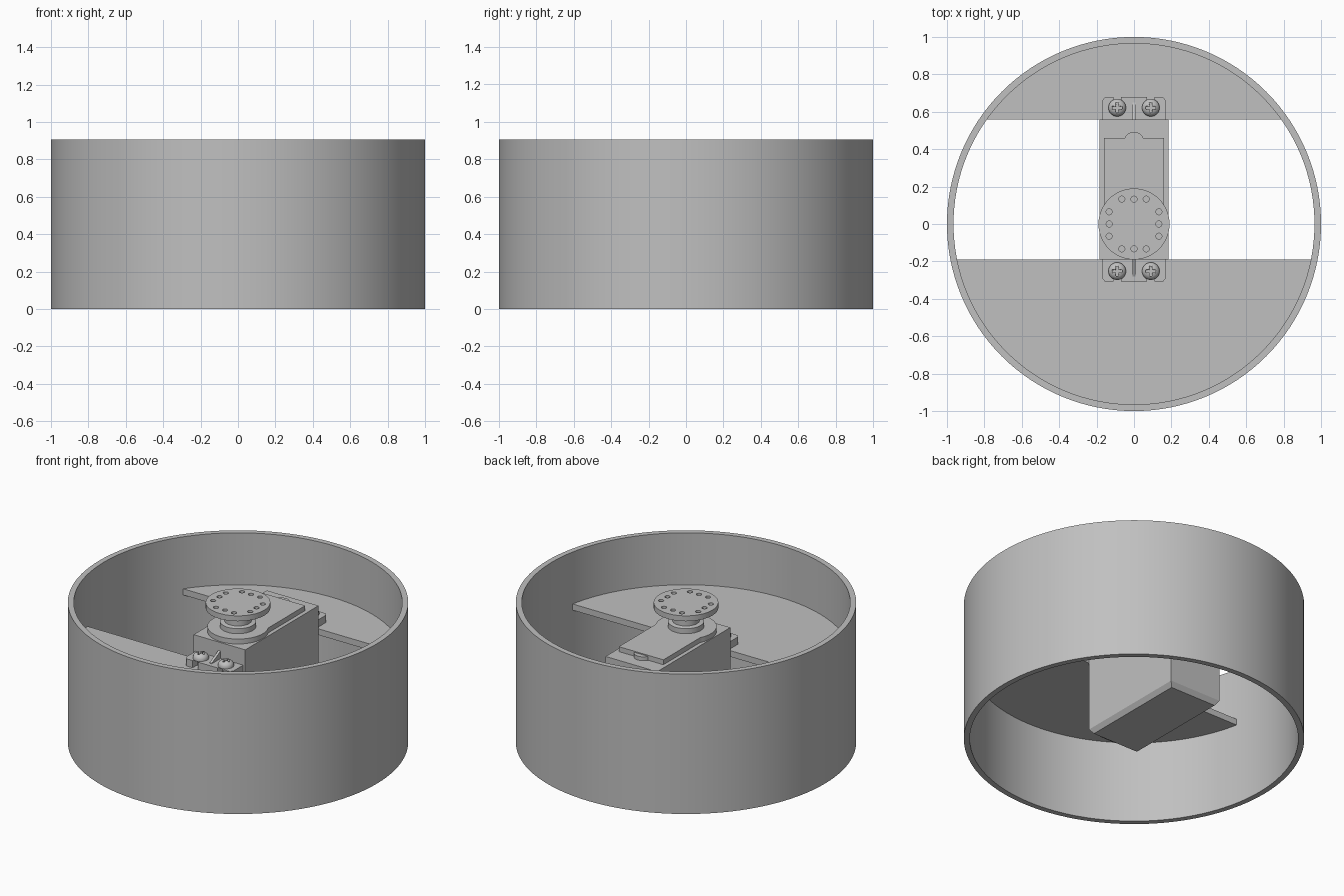
import bpy, bmesh
from math import pi, sin, cos, asin, acos

cube = bpy.data.objects.get("Cube")
if cube:
    bpy.data.objects.remove(cube, do_unlink=True)

grey = bpy.data.materials.new("plain_grey")
grey.use_nodes = True
colour = (0.527, 0.527, 0.527, 1)
grey.diffuse_color = colour
grey.node_tree.nodes["Principled BSDF"].inputs["Base Color"].default_value = colour


def select(ob):
    bpy.ops.object.select_all(action='DESELECT')
    ob.select_set(True)
    bpy.context.view_layer.objects.active = ob


def finish(ob):
    """Weld, orient, colour and smooth a mesh object."""
    bm = bmesh.new()
    bm.from_mesh(ob.data)
    bmesh.ops.remove_doubles(bm, verts=bm.verts, dist=1e-5)
    bmesh.ops.recalc_face_normals(bm, faces=bm.faces)
    bm.to_mesh(ob.data)
    bm.free()
    ob.data.materials.clear()
    ob.data.materials.append(grey)
    select(ob)
    bpy.ops.object.shade_smooth_by_angle(angle=0.5)
    return ob


def arc(r, a0=0, a1=2 * pi, n=48, cx=0, cy=0):
    return [(cx + r * cos(a0 + (a1 - a0) * i / n), cy + r * sin(a0 + (a1 - a0) * i / n))
            for i in range(n + 1)]


def circle(r, n=48, cx=0, cy=0):
    return arc(r, n=n, cx=cx, cy=cy)[:-1]


def slab(name, outlines, z0, z1):
    """Extrude closed outlines; inner outlines become holes."""
    cu = bpy.data.curves.new(name, 'CURVE')
    cu.dimensions, cu.fill_mode = '2D', 'BOTH'
    cu.extrude = (z1 - z0) / 2
    for pts in outlines:
        sp = cu.splines.new('POLY')
        sp.points.add(len(pts) - 1)
        for p, (x, y) in zip(sp.points, pts):
            p.co = (x, y, 0, 1)
        sp.use_cyclic_u = True
    ob = bpy.data.objects.new(name, cu)
    bpy.context.collection.objects.link(ob)
    select(ob)
    bpy.ops.object.convert(target='MESH')
    ob = bpy.context.object
    for v in ob.data.vertices:
        v.co.z += (z0 + z1) / 2
    return finish(ob)


def mesh_object(name, bm):
    me = bpy.data.meshes.new(name)
    bm.to_mesh(me)
    bm.free()
    ob = bpy.data.objects.new(name, me)
    bpy.context.collection.objects.link(ob)
    return finish(ob)


def lathe(name, profile, n=48):
    bm = bmesh.new()
    vs = [bm.verts.new((r, 0, z)) for r, z in profile]
    es = [bm.edges.new(p) for p in zip(vs, vs[1:])]
    bmesh.ops.spin(bm, geom=vs + es, axis=(0, 0, 1), cent=(0, 0, 0),
                   angle=2 * pi, steps=n, use_duplicate=False)
    return mesh_object(name, bm)


def rect(x0, x1, y0, y1):
    return [(x0, y0), (x1, y0), (x1, y1), (x0, y1)]


# Open drum wall
slab("drum_wall", [circle(1, 128), circle(0.965, 128)], 0, 0.907)

# Two shelf segments inside the drum
R, FRONT, BACK, HALF = 0.967, -0.19, 0.56, 0.185
a = asin(BACK / R)
slab("back_shelf", [arc(R, a, pi - a, 64)], 0.53, 0.57)
a = asin(-FRONT / R)
slab("front_shelf", [arc(R, pi + a, 2 * pi - a, 64)], 0.53, 0.57)

# Motor case with a tapered base
bm = bmesh.new()
rings = []
for inset, z in ((0.02, 0.05), (0, 0.08), (0, 0.72)):
    pts = rect(-HALF + inset, HALF - inset, FRONT + inset, BACK - inset)
    rings.append([bm.verts.new((x, y, z)) for x, y in pts])
for lo, hi in zip(rings, rings[1:]):
    for i in range(4):
        j = (i + 1) % 4
        bm.faces.new((lo[i], lo[j], hi[j], hi[i]))
bm.faces.new(rings[0])
bm.faces.new(rings[-1])
mesh_object("motor_case", bm)

# Raised lid, rounded around the shaft, and the small boss behind it
t = acos(0.16 / 0.18)
slab("case_lid", [arc(0.18, pi - t, 2 * pi + t) + [(0.16, 0.46), (-0.16, 0.46)]], 0.715, 0.752)
slab("lid_boss", [circle(0.055, 32, 0, 0.437)], 0.715, 0.745)
slab("cable_exit", [rect(-0.06, 0.06, FRONT - 0.05, FRONT + 0.01)], 0.1, 0.14)

# Output shaft and drilled disc
lathe("output_shaft", [(0, 0.74), (0.106, 0.74), (0.106, 0.785), (0.08, 0.79),
                       (0.08, 0.872), (0, 0.872)])
holes = []
for s in (-1, 1):
    for k in (-0.065, 0, 0.065):
        holes += [circle(0.016, 16, k, s * 0.133), circle(0.016, 16, s * 0.133, k)]
slab("output_disc", [circle(0.19, 64)] + holes, 0.872, 0.907)

# One screw with a cross recess, copied to the four corners
screw = lathe("screw", [(0, 0.535), (0.02, 0.535), (0.02, 0.615), (0.047, 0.615), (0.047, 0.628),
                        (0.042, 0.64), (0.03, 0.65), (0.015, 0.655), (0, 0.656)], 32)
w, l = 0.007, 0.026
cross = [(w, w), (w, l), (-w, l), (-w, w), (-l, w), (-l, -w),
         (-w, -w), (-w, -l), (w, -l), (w, -w), (l, -w), (l, w)]
cutter = slab("cross_cutter", [cross], 0.635, 0.7)
cutter.hide_render = True
mod = screw.modifiers.new("recess", 'BOOLEAN')
mod.operation, mod.solver, mod.object = 'DIFFERENCE', 'EXACT', cutter
select(screw)
bpy.ops.object.modifier_apply(modifier="recess")
bpy.data.objects.remove(cutter, do_unlink=True)

# Slotted mounting ears with stiffening ribs and screws
half_ear = [(0.17, -0.01), (0.17, 0.1), (0.155, 0.118), (0.11, 0.118), (0.11, 0.055),
            (0.07, 0.055), (0.07, 0.118)]
ear = half_ear + [(-x, y) for x, y in reversed(half_ear)]
first = True
for side, base, d in (("front", FRONT, -1), ("back", BACK, 1)):
    slab(side + "_ear", [[(x, base + d * y) for x, y in ear]], 0.57, 0.617)
    bm = bmesh.new()
    tri = [bm.verts.new((-0.008, base + d * y, z))
           for y, z in ((-0.01, 0.61), (0.09, 0.61), (0.09, 0.62), (-0.01, 0.67))]
    face = bm.faces.new(tri)
    ext = bmesh.ops.extrude_face_region(bm, geom=[face])
    bmesh.ops.translate(bm, vec=(0.016, 0, 0),
                        verts=[g for g in ext["geom"] if isinstance(g, bmesh.types.BMVert)])
    mesh_object(side + "_rib", bm)
    for hand, x in (("left", 0.09), ("right", -0.09)):
        ob = screw if first else screw.copy()
        if not first:
            bpy.context.collection.objects.link(ob)
        first = False
        ob.name = side + "_" + hand + "_screw"
        ob.location = (x, base + d * 0.062, 0)
